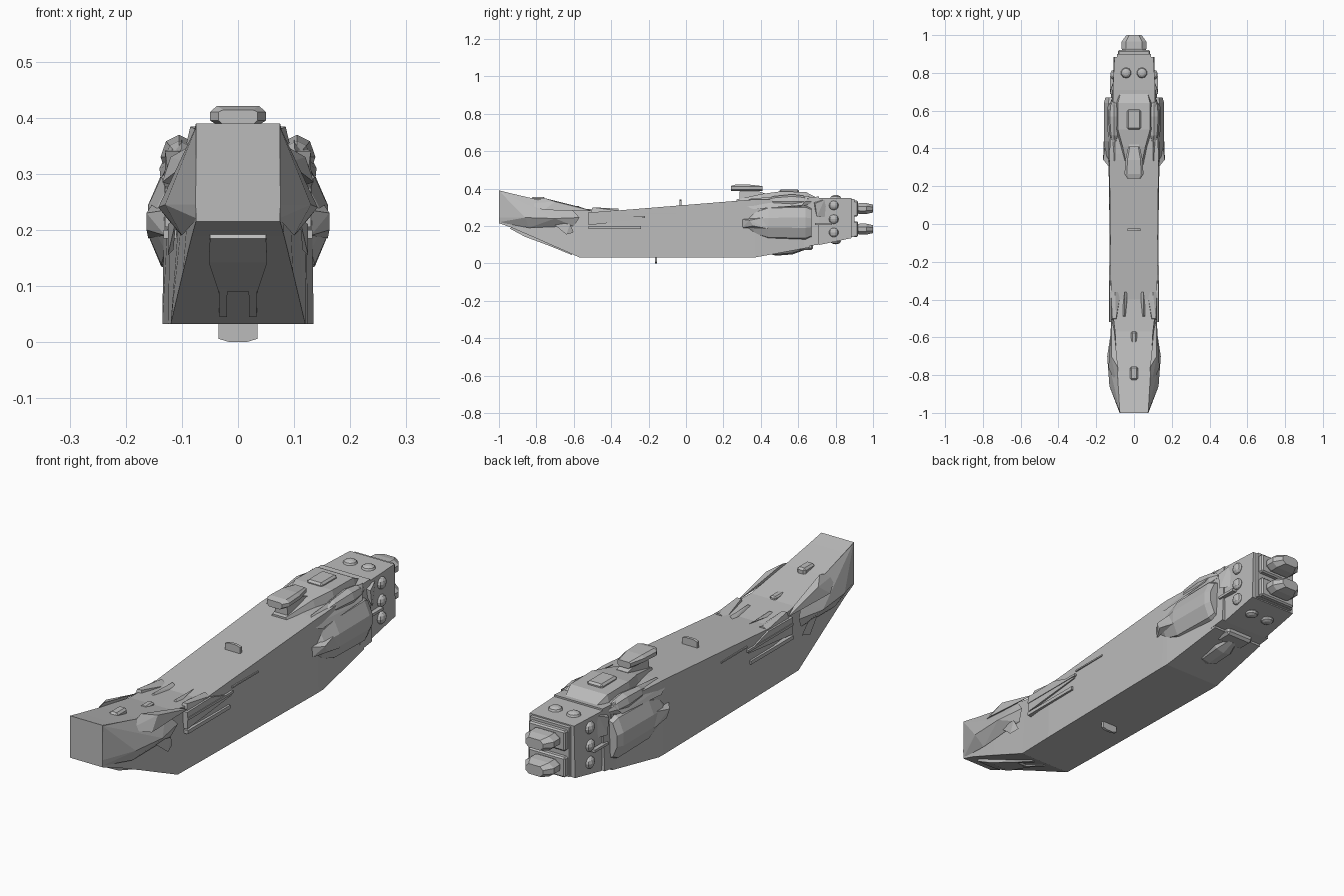
import bpy, bmesh, math
from mathutils import Matrix, Vector

cube = bpy.data.objects.get("Cube")
if cube:
    bpy.data.objects.remove(cube, do_unlink=True)

grey = bpy.data.materials.new("hull grey")
grey.use_nodes = True
grey.diffuse_color = (0.5, 0.5, 0.5, 1)
grey.node_tree.nodes["Principled BSDF"].inputs["Base Color"].default_value = grey.diffuse_color


def finish(name, bm, mirror=False):
    """Turn a bmesh into an object, optionally mirrored across x."""
    if mirror:
        copy = bmesh.ops.duplicate(bm, geom=bm.verts[:] + bm.edges[:] + bm.faces[:])["geom"]
        verts = [g for g in copy if isinstance(g, bmesh.types.BMVert)]
        bmesh.ops.scale(bm, vec=(-1, 1, 1), verts=verts)
    bmesh.ops.recalc_face_normals(bm, faces=bm.faces[:])
    mesh = bpy.data.meshes.new(name)
    bm.to_mesh(mesh)
    bm.free()
    mesh.materials.append(grey)
    obj = bpy.data.objects.new(name, mesh)
    bpy.context.collection.objects.link(obj)
    return obj


def loft(name, rings, mirror=False):
    """Skin a list of equal-length point rings and cap both ends."""
    bm = bmesh.new()
    rows = [[bm.verts.new(p) for p in ring] for ring in rings]
    for a, b in zip(rows, rows[1:]):
        for i in range(len(a)):
            j = (i + 1) % len(a)
            bm.faces.new((a[i], a[j], b[j], b[i]))
    bm.faces.new(rows[0])
    bm.faces.new(rows[-1])
    return finish(name, bm, mirror)


def faceted(name, points, mirror=False):
    """Convex faceted armour piece around the given corner points."""
    bm = bmesh.new()
    verts = [bm.verts.new(p) for p in points]
    bmesh.ops.convex_hull(bm, input=verts)
    loose = [v for v in bm.verts if not v.link_faces]
    bmesh.ops.delete(bm, geom=loose, context="VERTS")
    return finish(name, bm, mirror)


def block(name, x, y, z, mirror=False, bevel=0.0):
    """Box from (min, max) ranges with optional chamfered edges."""
    bm = bmesh.new()
    centre = Vector([sum(r) / 2 for r in (x, y, z)])
    size = [r[1] - r[0] for r in (x, y, z)]
    bmesh.ops.create_cube(bm, size=1, matrix=Matrix.Translation(centre) @ Matrix.Diagonal((*size, 1)))
    if bevel:
        bmesh.ops.bevel(bm, geom=bm.edges[:], offset=bevel, segments=1, affect="EDGES")
    return finish(name, bm, mirror)


def dome(name, centre, size, mirror=False, segments=10):
    bm = bmesh.new()
    bmesh.ops.create_uvsphere(bm, u_segments=segments, v_segments=6, radius=1,
                              matrix=Matrix.Translation(centre) @ Matrix.Diagonal((*size, 1)))
    return finish(name, bm, mirror)


def section(y, bottom, top, low, high):
    return [(-low, y, bottom), (low, y, bottom), (high, y, top), (-high, y, top)]


# Main hull: y, bottom z, top z, bottom half width, top half width
stations = [(-1, .215, .39, .075, .075), (-.93, .19, .373, .082, .079),
            (-.78, .125, .338, .098, .088), (-.57, .032, .295, .12, .1),
            (-.4, .032, .28, .124, .122), (.34, .032, .34, .135, .13),
            (.37, .032, .341, .134, .13), (.66, .085, .345, .12, .115)]
loft("main_hull", [section(*s) for s in stations])

# Nose band and cheek armour
block("nose_band", (-.075, .075), (-1, -.96), (.215, .245))
faceted("cheek_armour", [(.073, -1, .388), (.073, -1, .22), (.076, -1, .245), (.13, -.86, .245),
                         (.142, -.7, .24), (.085, -.8, .34), (.1, -.62, .3), (.11, -.6, .2),
                         (.1, -.84, .19), (.122, -.57, .245)], True)
faceted("cheek_ridge", [(.09, -.86, .32), (.085, -.76, .35), (.12, -.7, .33), (.135, -.76, .285),
                        (.105, -.56, .3), (.12, -.5, .28)], True)
faceted("cheek_fin", [(.11, -.72, .22), (.125, -.64, .155), (.115, -.6, .165), (.125, -.62, .21)], True)

# Chin: shallow plate with two prongs following the sloping underside
faceted("chin_plate", [(s * x, y, z) for s in (-1, 1) for x, y, z in
                       [(.05, -.94, .185), (.052, -.86, .142), (.035, -.72, .09),
                        (.05, -.93, .2), (.03, -.7, .1)]])
faceted("chin_prong", [(.018, -.84, .138), (.035, -.84, .138), (.033, -.61, .045), (.02, -.61, .045),
                       (.018, -.8, .15), (.035, -.6, .07)], True)

# Foredeck hatch, sensor and gun prongs
block("foredeck_hatch", (-.02, .02), (-.825, -.755), (.325, .356), bevel=.008)
block("foredeck_sensor", (-.015, .015), (-.63, -.57), (.28, .308), bevel=.006)
faceted("deck_prong_outer", [(.09, -.51, .27), (.122, -.51, .27), (.095, -.5, .3), (.115, -.5, .3),
                             (.07, -.36, .275), (.1, -.36, .292), (.122, -.36, .28)], True)
faceted("deck_prong_inner", [(.04, -.5, .28), (.065, -.5, .28), (.05, -.48, .295),
                             (.035, -.36, .28), (.05, -.36, .292)], True)

# Side gun housings and long rails
faceted("side_gun_housing", [(x, y, z) for x in (.11, .13) for y, z in
                             [(-.52, .205), (-.52, .275), (-.36, .278), (-.23, .24), (-.23, .235)]], True)
block("side_rail_upper", (.11, .133), (-.52, -.22), (.242, .252), True)
block("side_rail_lower", (.11, .133), (-.52, -.24), (.185, .2), True)
block("side_rail_thin", (.11, .13), (-.22, -.05), (.262, .268), True)

# Antenna plates above and below the hull
for name, y, z, flip in (("dorsal_antenna", -.03, .305, 1), ("ventral_antenna", -.16, .036, -1)):
    faceted(name, [(x, y + t, z + flip * h) for t in (-.006, .006) for x, h in
                   [(-.035, 0), (.035, 0), (.035, .03), (.015, .036), (-.015, .036), (-.035, .03)]])

# Rear flank pods
pod = [(.1, .315), (.136, .3), (.16, .245), (.16, .19), (.137, .135), (.1, .12)]


def pod_ring(y, spread, reach):
    return [(.1 + (x - .1) * reach, y, .215 + (z - .215) * spread) for x, z in pod]


loft("flank_pod", [pod_ring(.31, .25, .55), pod_ring(.36, .65, .8), pod_ring(.44, .95, 1),
                   pod_ring(.64, 1, 1), pod_ring(.67, .85, .85)], True)
faceted("flank_pod_tooth", [(.13, .3, .19), (.13, .3, .235), (.163, .36, .2), (.163, .34, .23),
                            (.15, .44, .25), (.16, .44, .185)], True)

# Upper shoulder pods
loft("shoulder_pod", [[(.105 + r * math.cos(a), y, .33 + 1.2 * r * math.sin(a))
                       for a in [math.tau * i / 8 for i in range(8)]]
                      for y, r in ((.41, .006), (.47, .024), (.57, .033), (.63, .026), (.67, .01))], True)
faceted("shoulder_wedge", [(.1, .34, .345), (.125, .3, .315), (.138, .36, .29), (.14, .62, .31),
                           (.115, .66, .36), (.1, .5, .36)], True)

# Raised rear deck with hatch
loft("rear_deck", [section(y, .32, z, w + .015, w) for y, z, w in
                   ((.27, .342, .03), (.41, .372, .06), (.5, .384, .085), (.64, .382, .085), (.7, .35, .07))])
block("deck_hatch", (-.036, .036), (.5, .605), (.37, .396), bevel=.008)

# Command bridge on its post
loft("bridge_post", [section(y, .33, z, .032, .026) for y, z in ((.285, .385), (.36, .395), (.42, .375))])
loft("bridge", [[(s * w, y, z) for s, w, z in
                 [(-1, .7 * w, .386), (1, .7 * w, .386), (1, w, .395), (1, w, .41),
                  (1, .75 * w, top), (-1, .75 * w, top), (-1, w, .41), (-1, w, .395)]]
                for y, w, top in ((.24, .035, .414), (.265, .05, .421), (.34, .046, .421), (.41, .03, .413))])

# Belly turret
loft("belly_turret", [[(w * math.cos(a), y, z + h * math.sin(a)) for a in [math.tau * i / 8 for i in range(8)]]
                      for y, w, z, h in ((.44, .02, .065, .012), (.48, .048, .065, .024),
                                         (.57, .05, .075, .027), (.63, .025, .085, .015))])
block("belly_plate", (-.065, .065), (.6, .68), (.072, .12), bevel=.01)

# Stern block, collar and side fins
loft("stern_collar", [section(y, b, t, .122, .112) for y, b, t in ((.63, .09, .352), (.71, .1, .357))])
loft("stern_block", [section(y, b, t, .108, w) for y, b, t, w in ((.71, .098, .35, .112), (.885, .135, .35, .103))])
faceted("stern_fin", [(.1, .68, .33), (.128, .69, .32), (.128, .7, .25), (.1, .76, .245), (.115, .74, .34)], True)
block("stern_fin_low", (.1, .126), (.69, .78), (.205, .216), True)

# Thruster domes around the stern
for i, z in enumerate((.31, .236, .165)):
    dome("side_thruster_%d" % i, (.108, .79, z), (.018, .026, .025), True)
dome("top_thruster", (.042, .8, .35), (.028, .028, .016), True)
dome("belly_thruster", (.042, .8, .118), (.028, .028, .016), True)

# Engine plates and nozzles
block("engine_plate", (-.09, .09), (.88, .9), (.14, .345))
for name, z in (("upper", .293), ("lower", .183)):
    block(name + "_engine_mount", (-.085, .085), (.89, .92), (z - .042, z + .042), bevel=.006)
    loft(name + "_engine_nozzle", [[(s * w * k, y, z + f * h) for s, k, f in
                                    [(-1, .65, -1), (1, .65, -1), (1, 1, -.4), (1, 1, .4),
                                     (1, .65, 1), (-1, .65, 1), (-1, 1, .4), (-1, 1, -.4)]]
                                   for y, w, h in ((.9, .055, .02), (.93, .066, .03), (.965, .066, .029), (1, .04, .021))])
